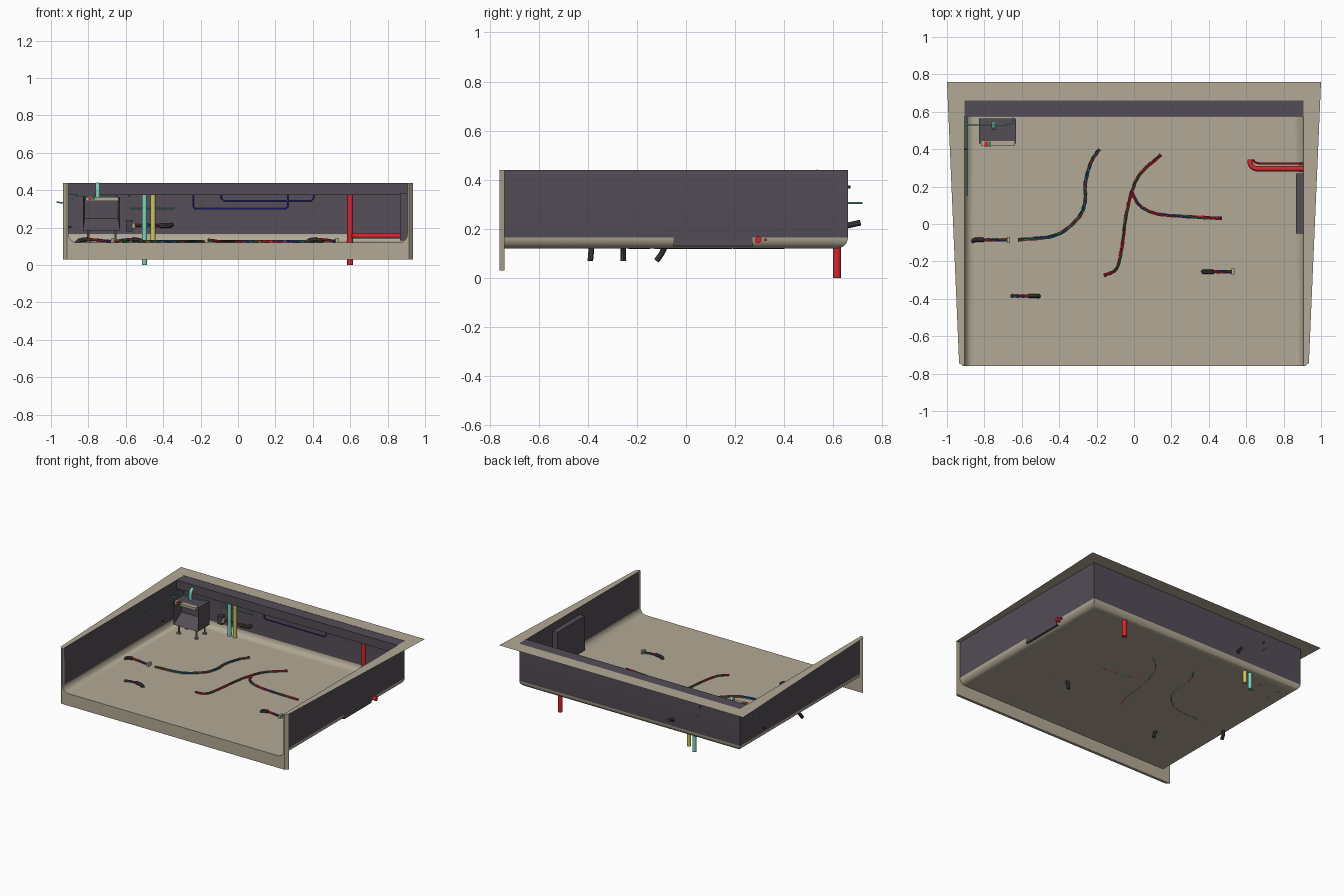
import bpy, bmesh, math
from mathutils import Vector

if "Cube" in bpy.data.objects:
    bpy.data.objects.remove(bpy.data.objects["Cube"])


def material(name, rgb):
    m = bpy.data.materials.new(name)
    m.diffuse_color = (*rgb, 1)
    m.use_nodes = True
    m.node_tree.nodes["Principled BSDF"].inputs["Base Color"].default_value = m.diffuse_color
    return m


TAN = material("tan", (0.45, 0.40, 0.305))
PURPLE = material("dark_purple", (0.088, 0.074, 0.094))
MINT = material("mint", (0.20, 0.65, 0.50))
YELLOW = material("yellow", (0.62, 0.56, 0.12))
RED = material("red", (0.65, 0.02, 0.03))
BLUE = material("blue", (0.03, 0.03, 0.45))
GREEN = material("green", (0.02, 0.24, 0.05))
BLACK = material("charcoal", (0.06, 0.055, 0.065))
GREY = material("grey", (0.25, 0.24, 0.22))


def finish(name, bm, mats, smooth=False):
    me = bpy.data.meshes.new(name)
    bm.to_mesh(me)
    bm.free()
    for m in mats:
        me.materials.append(m)
    ob = bpy.data.objects.new(name, me)
    bpy.context.collection.objects.link(ob)
    if smooth:
        for p in me.polygons:
            p.use_smooth = True
        bpy.context.view_layer.objects.active = ob
        ob.select_set(True)
        bpy.ops.object.shade_smooth_by_angle(angle=math.radians(35))
        ob.select_set(False)
    return ob


def box(name, lo, hi, mat):
    bm = bmesh.new()
    bmesh.ops.create_cube(bm, size=1)
    for v in bm.verts:
        v.co = [(a + b) / 2 + c * (b - a) for a, b, c in zip(lo, hi, v.co)]
    return finish(name, bm, [mat])


def smooth_path(pts, n=8):
    """Catmull-Rom through the points."""
    p = [Vector(q) for q in pts]
    p = [2 * p[0] - p[1]] + p + [2 * p[-1] - p[-2]]
    out = []
    for i in range(1, len(p) - 2):
        a, b, c, d = p[i - 1:i + 3]
        for k in range(n):
            t = k / n
            out.append(0.5 * (2 * b + (c - a) * t + (2 * a - 5 * b + 4 * c - d) * t * t
                              + (3 * b - a - 3 * c + d) * t ** 3))
    return out + [p[-2]]


def tube(name, pts, r, mat, sides=10, twist=None):
    """Sweep a circle along a path; twist=(phase, offset) winds it round the path."""
    pts = [Vector(p) for p in pts]
    tans = [(pts[min(i + 1, len(pts) - 1)] - pts[max(i - 1, 0)]).normalized() for i in range(len(pts))]
    ref = Vector((0, 0, 1)) if abs(tans[0].z) < 0.8 else Vector((1, 0, 0))
    bm = bmesh.new()
    rings = []
    for i, (p, t) in enumerate(zip(pts, tans)):
        u = (ref - t * ref.dot(t)).normalized()
        ref = u
        w = t.cross(u)
        if twist:
            a = twist[0] + i * 0.45
            p = p + (u * math.cos(a) * 0.6 + w * math.sin(a)) * twist[1]
        rings.append([bm.verts.new(p + r * (u * math.cos(2 * math.pi * k / sides)
                                            + w * math.sin(2 * math.pi * k / sides))) for k in range(sides)])
    for a, b in zip(rings, rings[1:]):
        for k in range(sides):
            j = (k + 1) % sides
            bm.faces.new((a[k], a[j], b[j], b[k]))
    bm.faces.new(rings[0][::-1])
    bm.faces.new(rings[-1])
    return finish(name, bm, [mat], True)


def harness(name, pts, mats, spread=0.007, r=0.0042, n=8):
    path = smooth_path(pts, n)
    for i, m in enumerate(mats):
        tube(f"{name}_wire_{i}", path, r, m, 6, (i * 2 * math.pi / len(mats), spread))


# Tray: purple walls, tan fillet and floor
X, YB, YF, FL, TOP, R = 0.905, 0.66, -0.745, 0.12, 0.44, 0.045
arc = [(R * (1 - math.cos(a)), FL + R * (1 - math.sin(a))) for a in [i * math.pi / 12 for i in range(7)]]
bm = bmesh.new()
rows = []
for d, z in [(0, TOP)] + arc:
    rows.append([bm.verts.new(c) for c in ((-X + d, YF, z), (-X + d, YB - d, z), (X - d, YB - d, z), (X - d, YF, z))])
for i, (a, b) in enumerate(zip(rows, rows[1:])):
    for k in range(3):
        f = bm.faces.new((a[k], a[k + 1], b[k + 1], b[k]))
        f.material_index = 1 if i == 0 else 0
bm.faces.new(rows[-1][::-1])
finish("tray", bm, [TAN, PURPLE], True)

# Flared top flange on three sides
bm = bmesh.new()
inner = [bm.verts.new((*c, TOP)) for c in ((-X, YF), (-X, YB), (X, YB), (X, YF))]
outer = [bm.verts.new((*c, TOP)) for c in ((-0.935, YF), (-1, 0.76), (1, 0.76), (0.935, YF))]
for k in range(3):
    bm.faces.new((inner[k], inner[k + 1], outer[k + 1], outer[k]))
finish("top_flange", bm, [TAN])

# Front frame: skirt with a post at each end, chamfered outer corners
half = [(0.935, 0.03), (0.935, TOP), (X, TOP)] + [(X - d, z) for d, z in arc]
outline = half + [(-x, z) for x, z in half[::-1]]
bm = bmesh.new()
back = [bm.verts.new((x, -0.74, z)) for x, z in outline]
front = [bm.verts.new((max(-0.915, min(0.915, x)), -0.76, z)) for x, z in outline]
bm.faces.new(front[::-1])
bm.faces.new(back)
for k in range(len(outline)):
    j = (k + 1) % len(outline)
    bm.faces.new((front[k], front[j], back[j], back[k]))
bmesh.ops.recalc_face_normals(bm, faces=bm.faces)
finish("front_skirt", bm, [TAN])

# Rear ledge and side cover
box("rear_ledge", (-X, 0.575, 0.375), (X, YB - 0.001, TOP - 0.001), PURPLE)
box("side_cover", (0.865, -0.05, 0.13), (X, 0.27, 0.385), PURPLE)

# Control box with recessed front, terminal strip, button and feet
ob = box("control_box", (-0.83, 0.43, 0.185), (-0.63, 0.565, 0.36), PURPLE)
bm = bmesh.new()
bm.from_mesh(ob.data)
bm.faces.ensure_lookup_table()
face = min(bm.faces, key=lambda f: f.calc_center_median().y)
bmesh.ops.inset_region(bm, faces=[face], thickness=0.015)
for v in face.verts:
    v.co.y += 0.08
    if v.co.z < 0.25:
        v.co.z = 0.25
for e in face.edges:
    for f in e.link_faces:
        for v in f.verts:
            if v not in face.verts and 0.19 < v.co.z < 0.25:
                v.co.z = 0.25
bm.to_mesh(ob.data)
bm.free()
box("terminal_strip", (-0.815, 0.418, 0.343), (-0.64, 0.445, 0.363), TAN)
box("terminal_button", (-0.80, 0.414, 0.348), (-0.78, 0.44, 0.366), RED)
box("terminal_tab", (-0.778, 0.415, 0.348), (-0.765, 0.44, 0.365), GREEN)
for x in (-0.80, -0.655):
    for y in (0.45, 0.545):
        tube("foot_stem", [(x, y, 0.125), (x, y, 0.19)], 0.006, GREY)
        tube("foot_pad", [(x, y, 0.12), (x, y, 0.128)], 0.015, GREY, 14)

# Vertical pipes under the ledge
tube("red_riser", [(0.6, 0.615, 0), (0.6, 0.615, 0.375)], 0.016, RED, 16)
tube("mint_riser", [(-0.5, 0.615, 0), (-0.5, 0.615, 0.375)], 0.014, MINT, 16)
tube("yellow_riser", [(-0.455, 0.615, 0.03), (-0.455, 0.615, 0.375)], 0.014, YELLOW, 16)

# Red floor pipes leaving through the right wall
Z = 0.155
bend = [(0.66 - 0.04 * math.sin(a), 0.335 - 0.04 * math.cos(a), Z) for a in [i * math.pi / 16 for i in range(9)]]
tube("red_floor_pipe", [(0.93, 0.295, Z)] + bend + [(0.62, 0.345, Z)], 0.014, RED, 12)
tube("red_return_pipe", [(0.915, 0.324, Z)] + smooth_path([(0.67, 0.324, Z), (0.647, 0.33, Z), (0.637, 0.345, Z)], 4),
     0.006, RED)

# Mint elbow on the control box and thin mint lines
tube("mint_elbow", smooth_path([(-0.75, 0.515, 0.355), (-0.75, 0.515, 0.40), (-0.75, 0.522, 0.42), (-0.75, 0.54, 0.432)], 4),
     0.012, MINT, 14)
tube("mint_wall_line", [(-0.892, 0.15, 0.335), (-0.892, 0.57, 0.335)], 0.004, MINT, 6)
tube("mint_side_line", smooth_path([(-0.97, 0.53, 0.335), (-0.90, 0.53, 0.335), (-0.87, 0.53, 0.367), (-0.75, 0.53, 0.369),
     (-0.66, 0.535, 0.369), (-0.645, 0.57, 0.369)], 5), 0.004, MINT, 6)
tube("mint_rear_line", [(-0.57, 0.645, 0.305), (-0.34, 0.645, 0.305)], 0.004, MINT, 6)
tube("mint_rear_stub", [(-0.57, 0.64, 0.305), (-0.57, 0.72, 0.305)], 0.004, MINT, 6)
tube("side_stub", [(-0.935, 0.4, 0.205), (-0.89, 0.4, 0.205)], 0.005, BLACK, 6)

# Blue loops hanging on the back wall
for x0, x1, z in ((-0.24, 0.265, 0.30), (-0.09, 0.405, 0.345)):
    tube("blue_loop", [(x0, 0.65, 0.375), (x0, 0.65, z + 0.012), (x0 + 0.012, 0.65, z), (x1 - 0.012, 0.65, z),
         (x1, 0.65, z + 0.012), (x1, 0.65, 0.375)], 0.004, BLUE, 6)

# Wire harnesses lying on the floor
H = 0.126
RGB = (RED, GREEN, BLUE, RED)
harness("left_harness", [(-0.62, -0.085, H), (-0.42, -0.06, H), (-0.30, 0.03, H), (-0.262, 0.12, H), (-0.26, 0.22, H),
        (-0.23, 0.33, H), (-0.185, 0.40, H)], (RED, GREEN, BLUE, GREEN))
harness("centre_harness", [(-0.16, -0.275, 0.135), (-0.095, -0.24, H), (-0.065, -0.13, H), (-0.045, 0.03, H),
        (-0.012, 0.17, H), (0.035, 0.27, H), (0.145, 0.37, H)], (RED, GREEN, BLACK, RED), 0.006)
harness("right_harness", [(-0.012, 0.17, H), (0.03, 0.10, H), (0.12, 0.055, H), (0.28, 0.04, H), (0.47, 0.03, 0.13)],
        RGB, 0.006)


# Plug leads: sleeve through the panel, twisted wires, plug on the end
def floor_lead(x, y, s, length, plug, lean):
    tube("lead_sleeve", smooth_path([(x - s * 0.015, y - lean, 0.07), (x - s * 0.01, y - lean * 0.4, 0.10),
         (x + s * 0.005, y, 0.13), (x + s * 0.05, y, 0.138)], 5), 0.012, BLACK)
    harness("lead", [(x + s * 0.045, y, 0.138), (x + s * 0.1, y, 0.134), (x + s * length, y, H)], RGB, 0.006, n=6)
    if plug:
        c = x + s * length
        box("lead_plug", (c - 0.008, y - 0.016, 0.12), (c + 0.008, y + 0.016, 0.145), TAN)


floor_lead(-0.855, -0.085, 1, 0.185, True, 0.035)
floor_lead(-0.515, -0.385, -1, 0.145, False, 0.005)
floor_lead(0.375, -0.255, 1, 0.155, True, 0.0)

# Rear wall lead
tube("rear_sleeve", smooth_path([(-0.35, 0.71, 0.225), (-0.355, 0.665, 0.215), (-0.37, 0.64, 0.21), (-0.42, 0.635, 0.21)], 5),
     0.012, BLACK)
harness("rear_lead", [(-0.41, 0.635, 0.21), (-0.48, 0.635, 0.213), (-0.57, 0.635, 0.21)], RGB, 0.007, n=6)
box("rear_plug", (-0.60, 0.618, 0.18), (-0.565, 0.65, 0.24), BLACK)
box("rear_plug_face", (-0.565, 0.62, 0.195), (-0.55, 0.648, 0.225), TAN)
tube("rear_cap", [(-0.58, 0.64, 0.37), (-0.58, 0.67, 0.37)], 0.006, BLACK, 8)
